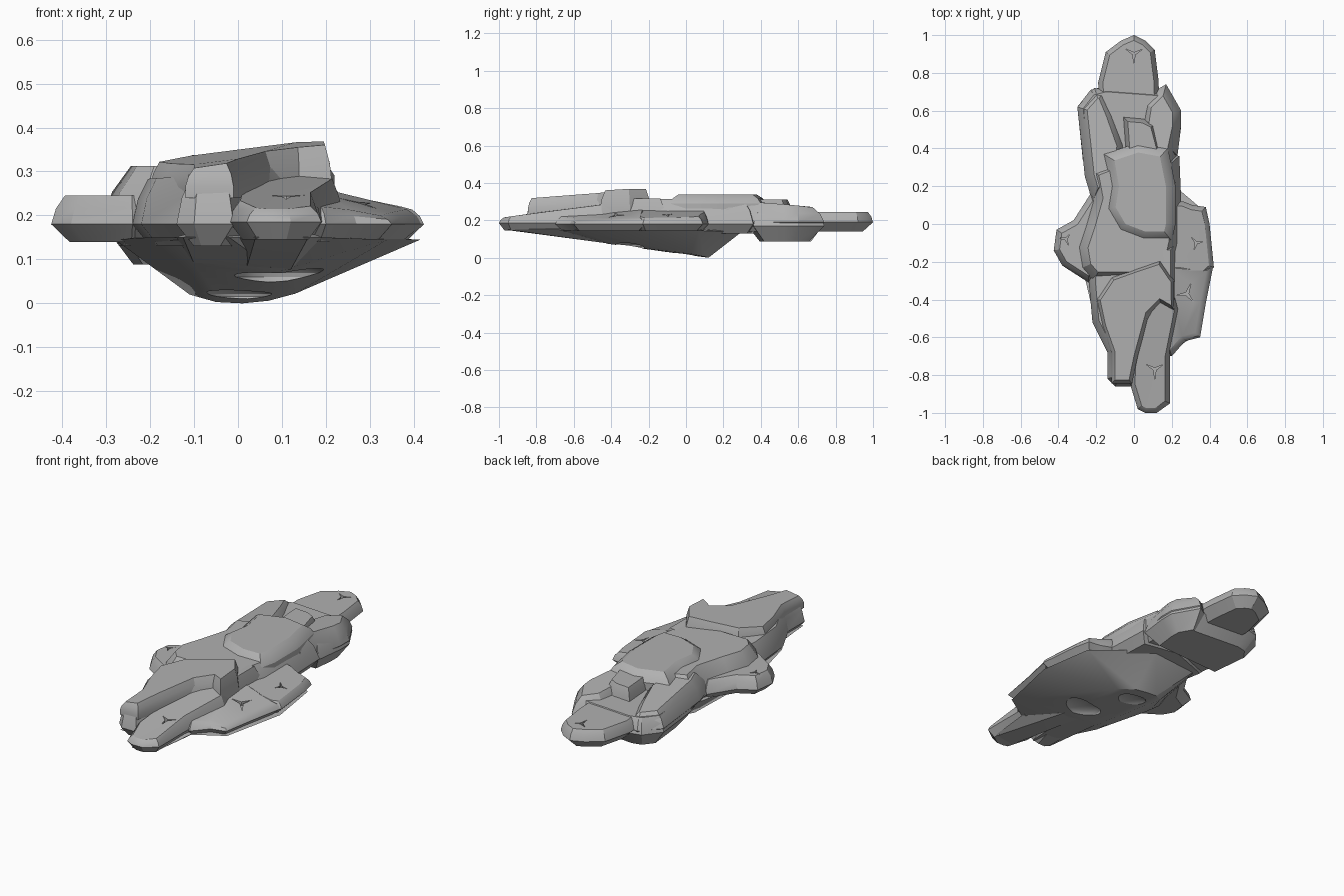
import bpy, bmesh, math
from mathutils import Vector

default = bpy.data.objects.get("Cube")
if default:
    bpy.data.objects.remove(default)

stone = bpy.data.materials.new("grey stone")
stone.use_nodes = True
grey = (0.44, 0.44, 0.44, 1)
stone.diffuse_color = grey
shader = next(n for n in stone.node_tree.nodes if n.type == "BSDF_PRINCIPLED")
shader.inputs["Base Color"].default_value = grey
shader.inputs["Roughness"].default_value = 0.9


def make_object(name, bm):
    bmesh.ops.recalc_face_normals(bm, faces=bm.faces)
    mesh = bpy.data.meshes.new(name)
    bm.to_mesh(mesh)
    bm.free()
    mesh.materials.append(stone)
    obj = bpy.data.objects.new(name, mesh)
    bpy.context.collection.objects.link(obj)
    return obj


def inset_outline(points, amount):
    """Move every corner inward along its mitre."""
    result = []
    for i, point in enumerate(points):
        before = (point - points[i - 1]).normalized()
        after = (points[(i + 1) % len(points)] - point).normalized()
        n1, n2 = Vector((-before.y, before.x)), Vector((-after.y, after.x))
        mitre = (n1 + n2).normalized()
        result.append(point + mitre * amount / max(mitre.dot(n1), 0.6))
    return result


def slab(name, outline, low, middle, top, under=0.04, over=0.035, tilt=(0, 0)):
    """Chunky rock slab: undercut base, full-width waist, sloped shoulder, tilted top."""
    points = [Vector(p) for p in outline]
    area = sum(points[i - 1].cross(p) for i, p in enumerate(points))
    if area < 0:
        points.reverse()
    bm = bmesh.new()
    rings = []
    for inset, share in ((under, None), (0, 0), (over * 0.35, 0.55), (over, 1)):
        ring = []
        for p, moved in zip(points, inset_outline(points, inset)):
            height = top + tilt[0] * p.x + tilt[1] * p.y
            z = low if share is None else middle + (height - middle) * share
            ring.append(bm.verts.new((moved.x, moved.y, z)))
        rings.append(ring)
    for a, b in zip(rings, rings[1:]):
        for i in range(len(a)):
            bm.faces.new((a[i - 1], a[i], b[i], b[i - 1]))
    bm.faces.new(rings[0][::-1])
    bm.faces.new(rings[-1])
    return make_object(name, bm)


def hull(name, points):
    """Faceted convex rock through the given corners."""
    bm = bmesh.new()
    for p in points:
        bm.verts.new(p)
    bmesh.ops.convex_hull(bm, input=bm.verts)
    loose = [v for v in bm.verts if not v.link_faces]
    bmesh.ops.delete(bm, geom=loose, context="VERTS")
    return make_object(name, bm)


def carve(obj, cutter):
    """Cut one shape out of a rock and discard the cutter."""
    cutter.hide_render = True
    mod = obj.modifiers.new("carve", "BOOLEAN")
    mod.object, mod.solver = cutter, "EXACT"
    bpy.context.view_layer.objects.active = obj
    bpy.ops.object.modifier_apply(modifier=mod.name)
    bpy.data.objects.remove(cutter)


def crack(obj, x, y, z, size, turn, depth=0.025):
    """Three-armed chip in an upper surface."""
    star = []
    for i in range(6):
        angle = turn + i * math.pi / 3
        reach = size * (0.15 if i % 2 else 1)
        star.append((x + reach * math.cos(angle), y + reach * math.sin(angle)))
    bm = bmesh.new()
    face = bm.faces.new([bm.verts.new((a, b, z - depth)) for a, b in star])
    out = bmesh.ops.extrude_face_region(bm, geom=[face])
    up = [v for v in out["geom"] if isinstance(v, bmesh.types.BMVert)]
    bmesh.ops.translate(bm, verts=up, vec=(0, 0, 0.1))
    carve(obj, make_object("chip_cutter", bm))


def scoop(obj, centre, size):
    """Smooth elliptical hollow."""
    bm = bmesh.new()
    bmesh.ops.create_uvsphere(bm, u_segments=20, v_segments=12, radius=1)
    for v in bm.verts:
        v.co = Vector(a * b + c for a, b, c in zip(v.co, size, centre))
    carve(obj, make_object("hollow_cutter", bm))


rocks = {}


def rock(name, *args, **kw):
    rocks[name] = slab(name, *args, **kw)


# Rear end
rock("rear_tip", [(0, 1), (-.07, .97), (-.15, .91), (-.19, .75), (-.17, .45),
                  (.14, .45), (.13, .76), (.11, .92), (.06, .97)],
     .14, .19, .245, under=.05, over=.025)
rock("rear_body", [(-.3, .62), (-.23, .71), (-.15, .73), (.12, .71), (.17, .74), (.25, .6),
                   (.25, .52), (.23, .36), (-.27, .33)],
     .088, .17, .25, under=.06, over=.03)
rock("rear_left_ridge", [(-.3, .62), (-.21, .72), (-.15, .71), (-.1, .59), (-.04, .42),
                         (-.06, .2), (-.22, .12), (-.26, .25)],
     .14, .19, .32, over=.05, tilt=(.05, -.06))
rock("rear_right_ridge", [(.17, .74), (.25, .6), (.25, .52), (.22, .38), (.24, .2), (.06, .2),
                          (.02, .45), (.05, .64), (.12, .71)],
     .14, .19, .325, over=.045, tilt=(0, -.075))
rock("rear_step", [(-.06, .57), (.05, .56), (.11, .53), (.15, .38), (.12, .3), (-.04, .3)],
     .2, .23, .312, over=.025)

# Middle
rock("plateau", [(-.26, .3), (-.23, .14), (-.27, 0), (-.31, -.12), (-.29, -.24), (-.22, -.32),
                 (.2, -.32), (.25, -.1), (.25, .12), (.24, .36), (0, .4)],
     .13, .18, .313, over=.065)
rock("middle_mound", [(-.16, .37), (.02, .43), (.18, .4), (.22, .2), (.22, 0), (.2, -.09),
                      (.05, -.09), (-.08, -.04), (-.15, .08), (-.13, .2)],
     .25, .29, .338, under=0, over=.05)
rock("right_side_lobe", [(-.32, .02), (-.41, -.03), (-.425, -.14), (-.38, -.22), (-.24, -.31),
                         (-.1, -.2), (-.1, .1), (-.23, .16)],
     .14, .18, .245, over=.03)

# Left shelf
rock("left_shelf_rear", [(.2, .12), (.26, .12), (.31, .1), (.38, .09), (.4, .0), (.423, -.23),
                         (.38, -.27), (.15, -.27)],
     .14, .18, .285, over=.025, tilt=(-.17, 0))
rock("left_shelf_front", [(.17, -.2), (.42, -.22), (.38, -.42), (.35, -.6), (.27, -.62),
                          (.2, -.7), (.12, -.68)],
     .14, .18, .305, over=.03, tilt=(-.18, .07))

# Front end
rock("front_low_tip", [(.02, -.98), (.06, -1), (.12, -1), (.19, -.95), (.19, -.7), (.24, -.45),
                       (.2, -.3), (0, -.3), (-.02, -.85)],
     .145, .185, .34, under=.03, over=.025, tilt=(0, .125))
rock("front_lobe", [(-.24, -.3), (-.22, -.52), (-.14, -.68), (-.14, -.82), (-.1, -.86),
                    (-.01, -.86), (.02, -.75), (.09, -.52), (.15, -.42), (.22, -.46),
                    (.23, -.1), (-.22, -.12)],
     .13, .18, .3, over=.035, tilt=(.07, 0))
rock("front_upper_lobe", [(-.2, -.4), (-.17, -.54), (-.12, -.68), (-.12, -.845), (-.01, -.845),
                          (.02, -.7), (.08, -.48), (.14, -.42), (.215, -.46), (.215, -.3),
                          (.14, -.19), (.02, -.23), (-.12, -.28)],
     .24, .265, .362, under=0, over=.02, tilt=(.1, .05))

# Underside keel: a faceted mass hanging from the rim, with a prong under each front tip
rocks["keel"] = hull("keel", [
    (-.2, -.54, .15), (-.23, -.35, .15), (-.28, -.2, .145), (-.23, .13, .15), (-.2, .28, .15),
    (.1, .3, .14), (.29, .1, .15), (.37, .07, .145), (.415, -.23, .145), (.34, -.58, .145),
    (.19, -.68, .15), (-.13, -.66, .15), (-.1, -.42, .088), (.1, -.42, .075),
    (-.11, .08, .02), (-.05, .12, .003), (.01, .12, 0), (.07, .1, .006), (.13, .02, .022),
    (.02, -.1, .035)])
rocks["right_prong"] = hull("right_prong", [
    (-.125, -.83, .15), (-.02, -.84, .15), (.02, -.72, .15), (-.14, -.66, .15),
    (-.1, -.42, .09), (.08, -.42, .078), (0, -.4, .2)])
rocks["left_prong"] = hull("left_prong", [
    (.04, -.97, .15), (.16, -.95, .15), (.19, -.68, .15), (0, -.75, .15),
    (.02, -.42, .082), (.12, -.42, .077), (.08, -.4, .2)])
scoop(rocks["keel"], (.1, -.3, .06), (.11, .08, .035))
scoop(rocks["keel"], (0, -.02, .015), (.08, .07, .025))

# Chips and cracks in the upper faces
for name, x, y, z, size, turn in (
        ("rear_tip", 0, .9, .245, .05, .5),
        ("front_low_tip", .11, -.77, .24, .05, .52),
        ("left_shelf_front", .28, -.37, .235, .06, 1.2),
        ("left_shelf_rear", .33, -.1, .23, .04, .2),
        ("right_side_lobe", -.36, -.08, .245, .035, .9)):
    crack(rocks[name], x, y, z, size, turn)

# Soft shading across shallow angles, crisp broken edges elsewhere
bpy.ops.object.select_all(action="DESELECT")
for obj in rocks.values():
    obj.select_set(True)
bpy.context.view_layer.objects.active = rocks["keel"]
bpy.ops.object.shade_smooth_by_angle(angle=math.radians(25))
